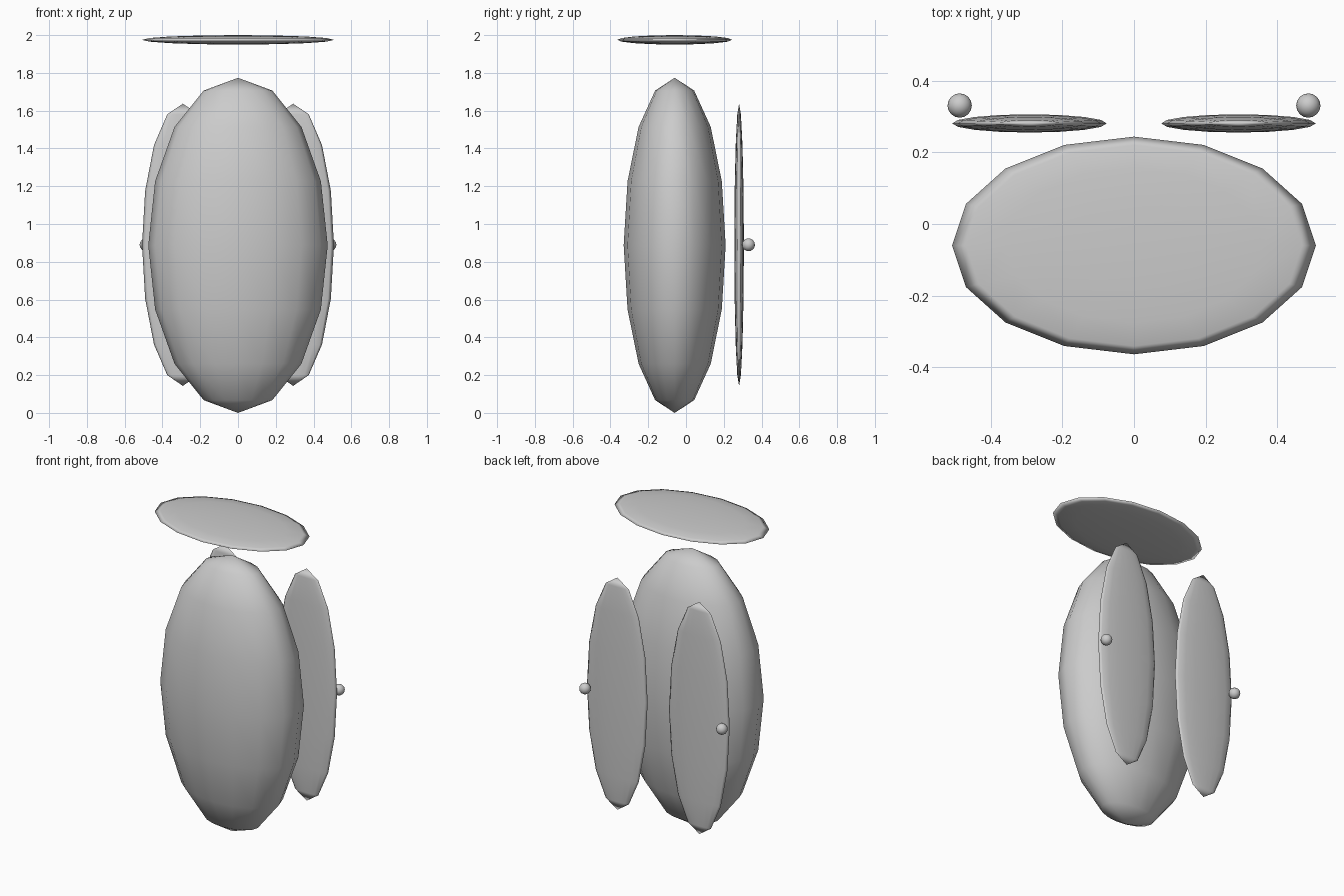
import bpy

if "Cube" in bpy.data.objects:
    bpy.data.objects.remove(bpy.data.objects["Cube"])


def ellipsoid(name, center, radii):
    """Low-poly smooth ellipsoid with its poles along z."""
    bpy.ops.mesh.primitive_uv_sphere_add(segments=16, ring_count=8, radius=1, location=center)
    ob = bpy.context.object
    ob.name = name
    ob.scale = radii
    bpy.ops.object.transform_apply(location=False, rotation=False, scale=True)
    bpy.ops.object.shade_smooth()
    return ob


MID_Z = 0.887

# Main body and the floating lid above it
ellipsoid("body", (0, -0.06, MID_Z), (0.475, 0.27, 0.887))
ellipsoid("top_panel", (0, -0.06, 1.975), (0.508, 0.304, 0.025))

# Two thin door panels behind the body, each with a round knob
for side, label in ((-1, "left"), (1, "right")):
    ellipsoid(f"door_{label}", (side * 0.292, 0.281, MID_Z + 0.003), (0.216, 0.0255, 0.747))
    ellipsoid(f"knob_{label}", (side * 0.487, 0.331, MID_Z + 0.003), (0.034, 0.034, 0.034))
